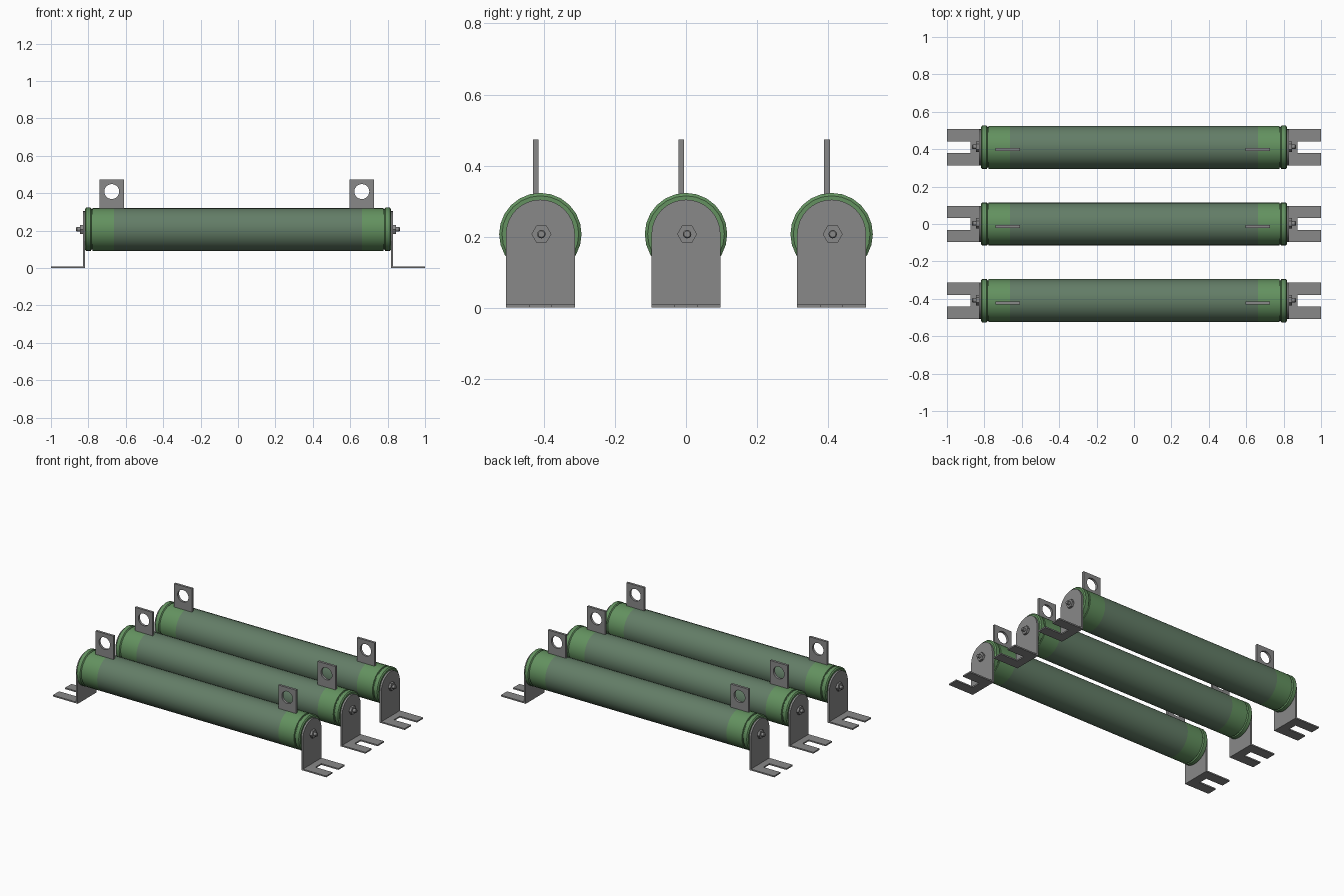
import bpy, bmesh, math
from mathutils import Vector

if "Cube" in bpy.data.objects:
    bpy.data.objects.remove(bpy.data.objects["Cube"])


def material(name, rgb):
    m = bpy.data.materials.new(name)
    m.diffuse_color = (*rgb, 1)
    m.use_nodes = True
    m.node_tree.nodes["Principled BSDF"].inputs["Base Color"].default_value = m.diffuse_color
    return m


GREEN = material("bright green enamel", (0.125, 0.285, 0.115))
DULL = material("dull green winding", (0.125, 0.205, 0.135))
STEEL = material("grey steel", (0.25, 0.25, 0.25))
AXIS_Z = 0.207


def finish(name, bm, mats, smooth=False):
    bmesh.ops.recalc_face_normals(bm, faces=bm.faces[:])
    me = bpy.data.meshes.new(name)
    bm.to_mesh(me)
    bm.free()
    ob = bpy.data.objects.new(name, me)
    bpy.context.collection.objects.link(ob)
    for m in mats:
        me.materials.append(m)
    if smooth:
        bpy.ops.object.select_all(action='DESELECT')
        ob.select_set(True)
        bpy.context.view_layer.objects.active = ob
        bpy.ops.object.shade_smooth_by_angle(angle=math.radians(35))
    return ob


def plate(name, loops, place, offset):
    """Fill 2D outlines (later loops are holes) and extrude by offset."""
    bm = bmesh.new()
    for loop in loops:
        vs = [bm.verts.new(place(a, b)) for a, b in loop]
        for i, v in enumerate(vs):
            bm.edges.new((vs[i - 1], v))
    bmesh.ops.triangle_fill(bm, use_beauty=True, edges=bm.edges[:])
    bmesh.ops.dissolve_limit(bm, angle_limit=0.01, verts=[], edges=bm.edges[:])
    ext = bmesh.ops.extrude_face_region(bm, geom=bm.faces[:], use_keep_orig=True)
    moved = [g for g in ext["geom"] if isinstance(g, bmesh.types.BMVert)]
    bmesh.ops.translate(bm, verts=moved, vec=Vector(offset))
    return finish(name, bm, [STEEL], True)


def lathe(name, profile, y, n, mats, split=None):
    """Revolve (x, radius) points about the tube axis."""
    bm = bmesh.new()
    rings = [[bm.verts.new((x, y + r * math.cos(2 * math.pi * k / n),
                            AXIS_Z + r * math.sin(2 * math.pi * k / n)))
              for k in range(n)] for x, r in profile]
    for a, b in zip(rings, rings[1:]):
        for k in range(n):
            j = (k + 1) % n
            bm.faces.new((a[k], a[j], b[j], b[k]))
    bm.faces.new(rings[0])
    bm.faces.new(rings[-1])
    if split:
        for f in bm.faces:
            if abs(f.calc_center_median().x) < split and abs(f.normal.x) < 0.5:
                f.material_index = 1
    return finish(name, bm, mats, True)


def arc(cx, cy, r, a0, a1, n):
    return [(cx + r * math.cos(a0 + (a1 - a0) * i / n),
             cy + r * math.sin(a0 + (a1 - a0) * i / n)) for i in range(n + 1)]


# half profile of the tube: end ring, groove, body, painted joint
half = [(0.818, 0.108), (0.812, 0.116), (0.788, 0.116), (0.783, 0.109),
        (0.779, 0.109), (0.777, 0.115), (0.663, 0.115)]
tube_profile = [(-x, r) for x, r in half] + half[::-1]

for row, y in enumerate((-0.41, 0.0, 0.41), 1):
    lathe(f"resistor_tube_{row}", tube_profile, y, 24, [GREEN, DULL], 0.6)

    # terminal tabs with round holes
    for side, cx in (("left", -0.675), ("right", 0.662)):
        rect = [(cx - 0.065, 0.29), (cx + 0.065, 0.29),
                (cx + 0.065, 0.474), (cx - 0.065, 0.474)]
        hole = arc(cx, 0.409, 0.04, 0, 2 * math.pi, 24)[:-1]
        plate(f"terminal_tab_{side}_{row}", [rect, hole],
              lambda a, b: (a, y - 0.021, b), (0, 0.016, 0))

    for side, s in (("left", -1), ("right", 1)):
        # upright bracket with rounded top
        upright = [(-0.097, 0), (0.097, 0)] + arc(0, AXIS_Z, 0.097, 0, math.pi, 16)
        plate(f"bracket_upright_{side}_{row}", [upright],
              lambda a, b: (s * 0.818, y + a, b), (s * 0.012, 0, 0))

        # slotted foot
        foot = [(0.829, -0.097), (1, -0.097), (1, -0.031), (0.875, -0.031),
                (0.875, 0.031), (1, 0.031), (1, 0.097), (0.829, 0.097)]
        plate(f"bracket_foot_{side}_{row}", [foot],
              lambda a, b: (s * a, y + b, 0), (0, 0, 0.009))

        # hex nut and stud
        lathe(f"nut_{side}_{row}", [(s * 0.829, 0.028), (s * 0.845, 0.028)],
              y + 0.003, 6, [STEEL])
        lathe(f"stud_{side}_{row}", [(s * 0.829, 0.012), (s * 0.862, 0.012),
                                     (s * 0.866, 0.009)], y + 0.003, 12, [STEEL])
